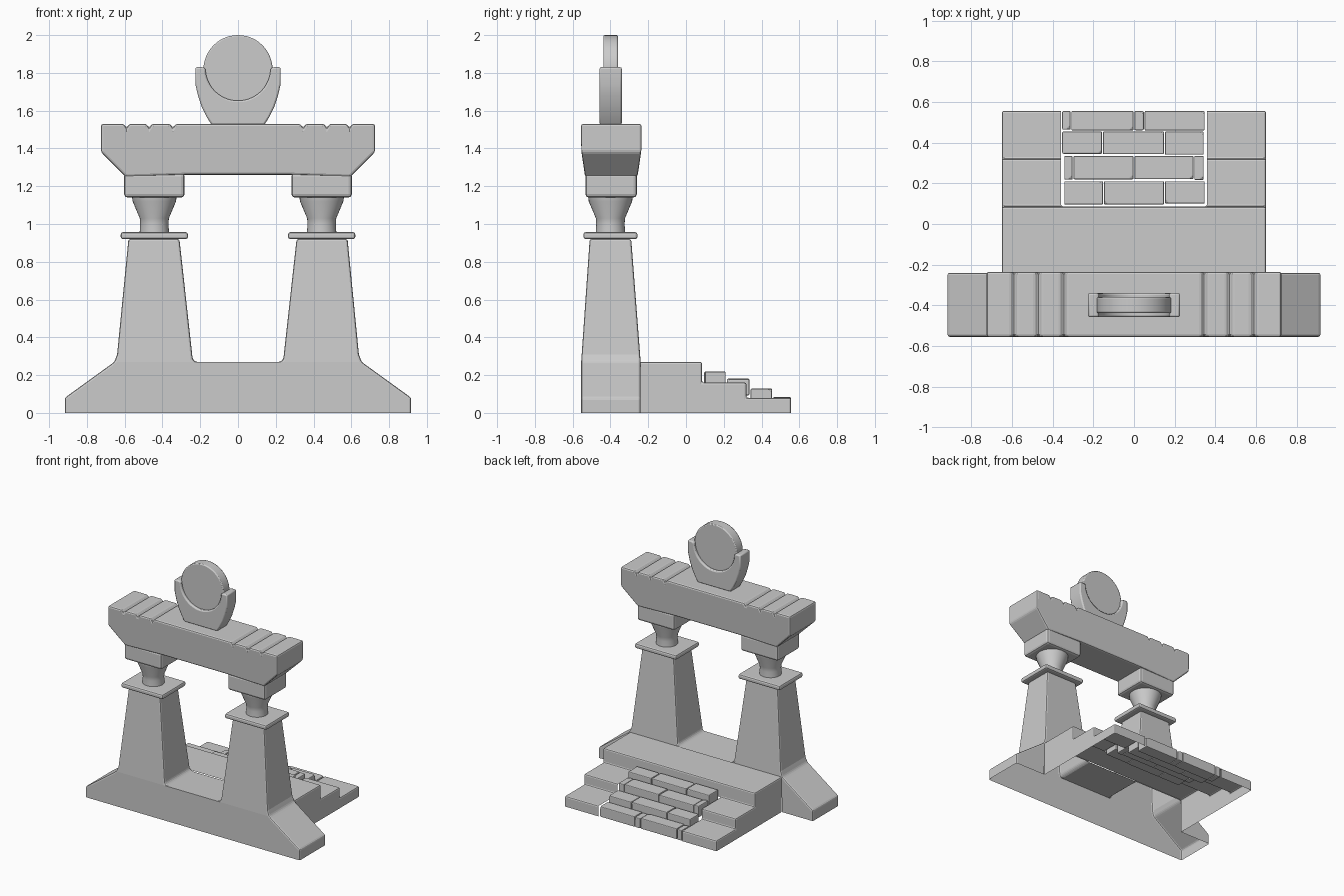
import bpy, bmesh, math, random
from mathutils import Matrix

if "Cube" in bpy.data.objects:
    bpy.data.objects.remove(bpy.data.objects["Cube"])

random.seed(4)


def finish(name, bm, bevel=0.0, smooth=False, segments=2):
    bmesh.ops.remove_doubles(bm, verts=bm.verts, dist=1e-5)
    bmesh.ops.recalc_face_normals(bm, faces=bm.faces)
    mesh = bpy.data.meshes.new(name)
    bm.to_mesh(mesh)
    bm.free()
    ob = bpy.data.objects.new(name, mesh)
    bpy.context.collection.objects.link(ob)
    if bevel:
        m = ob.modifiers.new("bevel", 'BEVEL')
        m.width, m.segments = bevel, segments
        m.limit_method, m.angle_limit = 'ANGLE', math.radians(25)
    if smooth:
        bpy.ops.object.select_all(action='DESELECT')
        ob.select_set(True)
        bpy.context.view_layer.objects.active = ob
        bpy.ops.object.shade_smooth_by_angle(angle=math.radians(35))
    return ob


def face(bm, pts):
    bm.faces.new([bm.verts.new(p) for p in pts])


def mirrored(half):
    """Right half outline (x, z) plus its mirror image, as one loop."""
    return half + [(-x, z) for x, z in reversed(half)]


def box(name, x0, x1, y0, y1, z0, z1, bevel, chip=0.0):
    bm = bmesh.new()
    m = Matrix.Translation(((x0+x1)/2, (y0+y1)/2, (z0+z1)/2)) @ Matrix.Diagonal((x1-x0, y1-y0, z1-z0, 1))
    bmesh.ops.create_cube(bm, size=1, matrix=m)
    if chip:
        v = random.choice([v for v in bm.verts if v.co.z > (z0+z1)/2])
        bmesh.ops.bevel(bm, geom=[v], offset=chip, segments=1, affect='VERTICES', profile=0.5)
    return finish(name, bm, bevel)


def prism(name, outline, yf, yb, bevel, smooth=False):
    """Extrude an (x, z) outline along y; yf and yb give front and back y for a height."""
    bm = bmesh.new()
    face(bm, [(x, yf(z), z) for x, z in outline])
    face(bm, [(x, yb(z), z) for x, z in outline])
    for (xa, za), (xb, zb) in zip(outline, outline[1:] + outline[:1]):
        face(bm, [(xa, yf(za), za), (xb, yf(zb), zb), (xb, yb(zb), zb), (xa, yb(za), za)])
    return finish(name, bm, bevel, smooth)


# Hollow footing with two tapered pillars, open underneath
def taper(z):
    return max(0.0, (z - 0.27) / 0.65)


def front(z):
    return -0.555 + 0.045 * taper(z)


def back(z):
    return -0.24 - 0.05 * taper(z)


foot = [(.917, 0), (.917, .08), (.675, .255), (.655, .27)]
pillar = [(.655, .27), (.64, .31), (.58, .92), (.31, .92), (.24, .285), (.225, .27)]
bm = bmesh.new()
path = mirrored(foot + pillar[1:])
for (xa, za), (xb, zb) in zip(path, path[1:]):
    face(bm, [(xa, front(za), za), (xb, front(zb), zb), (xb, back(zb), zb), (xa, back(za), za)])
face(bm, [(x, front(z), z) for x, z in mirrored(foot + [pillar[-1]])])
for s in (1, -1):
    for f in (front, back):
        face(bm, [(s*x, f(z), z) for x, z in pillar])
    face(bm, [(s*x, back(z), z) for x, z in foot + [(.655, 0)]])
finish("footing_and_pillars", bm, 0.012)

# Platform and side steps, hollow underneath, with a gap for the loose stones
deck = [(-.24, .27), (.085, .27), (.085, .16)]
steps = [(.085, .16), (.32, .16), (.32, .08), (.556, .08), (.556, 0)]
bm = bmesh.new()
xs = [-.65, -.36, .36, .65]
for i in range(3):
    prof = deck if i == 1 else deck + steps[1:]
    for (ya, za), (yb, zb) in zip(prof, prof[1:]):
        face(bm, [(xs[i], ya, za), (xs[i+1], ya, za), (xs[i+1], yb, zb), (xs[i], yb, zb)])
for x in (-.65, .65):
    face(bm, [(x, y, z) for y, z in deck + steps[1:] + [(-.24, 0)]])
finish("platform_and_steps", bm, 0.01)

# Loose stair stones: y range, top height, joints along x
rows = [
    (.095, .21, .22, (-.345, -.15, .15, .35)),
    (.215, .335, .183, (-.345, -.30, 0, .295, .345)),
    (.34, .455, .13, (-.355, -.155, .15, .345)),
    (.458, .556, .083, (-.355, -.31, 0, .05, .35)),
]
for r, (y0, y1, top, joints) in enumerate(rows):
    for i, (a, b) in enumerate(zip(joints, joints[1:])):
        t = top - random.uniform(0, .006)
        box(f"stair_stone_{r}_{i}", a + .002, b - .002, y0 + random.uniform(0, .006), y1,
            max(0, top - .09), t, 0.006, chip=0.018)

# Caps, round necks and brackets on both pillars
neck = [(.078, .95), (.075, 1.0), (.077, 1.03), (.115, 1.12), (.118, 1.145)]
for s, side in ((1, "right"), (-1, "left")):
    cx = s * .443
    box(f"pillar_cap_{side}", cx - .178, cx + .178, -.543, -.257, .92, .957, 0.012)
    bm = bmesh.new()
    n = 32
    for (ra, za), (rb, zb) in zip(neck, neck[1:]):
        for k in range(n):
            a, b = math.tau * k / n, math.tau * (k + 1) / n
            face(bm, [(cx + r*math.cos(t), -.40 + r*math.sin(t), z)
                      for r, t, z in ((ra, a, za), (ra, b, za), (rb, b, zb), (rb, a, zb))])
    finish(f"neck_{side}", bm, smooth=True)
    box(f"bracket_{side}", cx - .16, cx + .16, -.533, -.26, 1.14, 1.27, 0.018)

# Cross beam with flared ends and grooves cut across the top
half = [(0.28, 1.26), (.595, 1.25), (.725, 1.38), (.725, 1.53)]
for g in (.59, .47, .345):
    half += [(g + .014, 1.53), (g, 1.508), (g - .014, 1.53)]
prism("cross_beam", mirrored(half),
      lambda z: -.556 + .022 * max(0, 1.38 - z) / .13,
      lambda z: -.235 - .022 * max(0, 1.38 - z) / .13, 0.012)

# Crest: cradle holding an upright disc
arc = [(.172 * math.cos(math.radians(a)), 1.825 - .172 * math.sin(math.radians(a)))
       for a in range(0, 90, 6)]
outer = [(.14, 1.525), (.165, 1.565), (.192, 1.62), (.212, 1.68), (.226, 1.74), (.226, 1.83), (.19, 1.83)]
prism("crest_cradle", mirrored(outer + arc), lambda z: -.458, lambda z: -.34, 0.009, True)
ring = [(.183 * math.cos(math.tau * k / 48), 1.817 + .183 * math.sin(math.tau * k / 48)) for k in range(48)]
prism("crest_disc", ring, lambda z: -.438, lambda z: -.36, 0.007, True)
